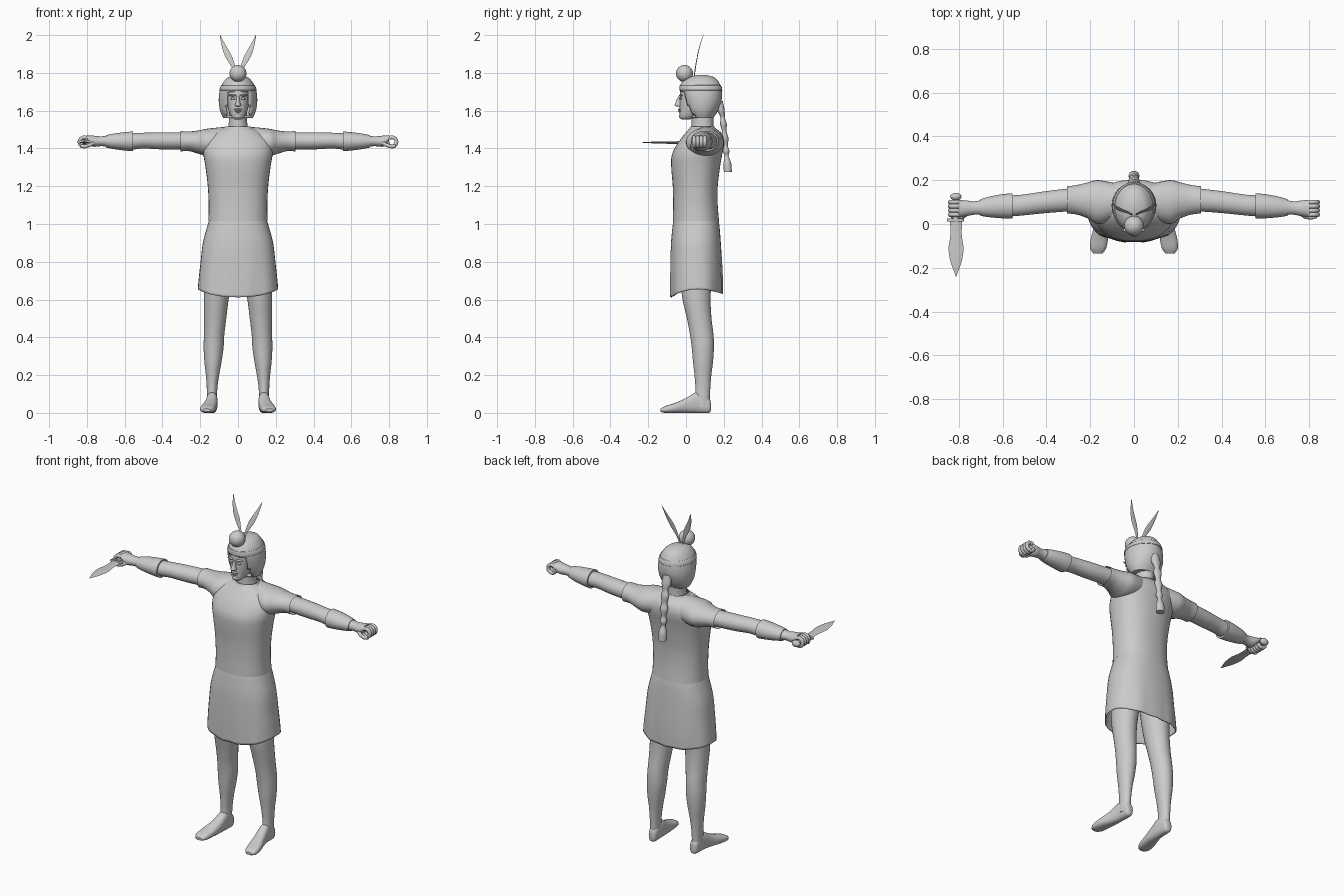
import bpy, bmesh, math

grey = bpy.data.materials.new("light_grey")
grey.diffuse_color = (0.6, 0.6, 0.6, 1)


def spow(v, p):
    return math.copysign(abs(v) ** p, v)


def smooth_rows(rows, sub):
    """Interpolate section rows with a Catmull-Rom spline."""
    out = []
    for i in range(len(rows) - 1):
        a, b, c, d = (rows[max(i - 1, 0)], rows[i], rows[i + 1], rows[min(i + 2, len(rows) - 1)])
        for k in range(sub):
            t = k / sub
            out.append([0.5 * (2 * q + (r - p) * t + (2 * p - 5 * q + 4 * r - s) * t * t
                               + (3 * q - p - 3 * r + s) * t ** 3) for p, q, r, s in zip(a, b, c, d)])
    return out + [list(rows[-1])]


def finish(name, bm, angle=40):
    bmesh.ops.recalc_face_normals(bm, faces=bm.faces)
    me = bpy.data.meshes.new(name)
    bm.to_mesh(me)
    bm.free()
    me.materials.append(grey)
    me.shade_smooth()
    me.set_sharp_from_angle(angle=math.radians(angle))
    ob = bpy.data.objects.new(name, me)
    bpy.context.collection.objects.link(ob)
    return ob


def loft(name, axis, rows, seg=28, sub=4, cap=True, power=1.0, sides=(1,), edit=None, thick=0):
    """Rows give (position, min a, max a, min b, max b) along the axis."""
    for s in sides:
        bm = bmesh.new()
        rings = []
        for t, a0, a1, b0, b1 in smooth_rows(rows, sub):
            ring = []
            for k in range(seg):
                w = 2 * math.pi * k / seg
                a = (a0 + a1) / 2 + (a1 - a0) / 2 * spow(math.cos(w), power)
                b = (b0 + b1) / 2 + (b1 - b0) / 2 * spow(math.sin(w), power)
                x, y, z = {"x": (t, a, b), "y": (a, t, b), "z": (a, b, t)}[axis]
                ring.append(bm.verts.new((s * x, y, z)))
            rings.append(ring)
        for r, q in zip(rings, rings[1:]):
            for k in range(seg):
                j = (k + 1) % seg
                bm.faces.new((r[k], r[j], q[j], q[k]))
        if cap:
            bm.faces.new(rings[0])
            bm.faces.new(rings[-1])
        if edit:
            edit(bm)
        suffix = "" if len(sides) == 1 else ("_left" if s > 0 else "_right")
        ob = finish(name + suffix, bm)
        if thick:
            mod = ob.modifiers.new("thickness", "SOLIDIFY")
            mod.thickness = thick


def sym(rows):
    """Rows (z, half width, min y, max y) made symmetric in x."""
    return [(z, -w, w, y0, y1) for z, w, y0, y1 in rows]


def ball(name, loc, scale):
    bm = bmesh.new()
    bmesh.ops.create_uvsphere(bm, u_segments=24, v_segments=14, radius=1)
    for v in bm.verts:
        v.co = [c * k + o for c, k, o in zip(v.co, scale, loc)]
    finish(name, bm)


def tube(name, pts, radius):
    cu = bpy.data.curves.new(name, "CURVE")
    cu.dimensions = "3D"
    cu.bevel_depth = radius
    cu.bevel_resolution = 3
    cu.use_fill_caps = True
    sp = cu.splines.new("POLY")
    sp.points.add(len(pts) - 1)
    for p, co in zip(sp.points, pts):
        p.co = (*co, 1)
    cu.materials.append(grey)
    bpy.context.collection.objects.link(bpy.data.objects.new(name, cu))


BOTH = (1, -1)

# Shirt body and sleeves
loft("shirt_body", "z", sym([
    (1.015, .157, -.07, .175), (1.10, .155, -.068, .168), (1.20, .16, -.07, .168),
    (1.30, .172, -.078, .18), (1.36, .182, -.076, .19), (1.41, .185, -.055, .2),
    (1.45, .172, -.028, .2), (1.485, .13, .0, .185), (1.51, .072, .022, .15)]),
    seg=40, cap=False, power=.88)
loft("sleeve", "x", [
    (.06, .03, .18, 1.37, 1.515), (.16, .0, .2, 1.36, 1.505), (.21, .025, .19, 1.372, 1.495),
    (.26, .043, .178, 1.386, 1.49), (.305, .048, .172, 1.384, 1.492)], sides=BOTH, cap=False)

# Arms and bracers
loft("arm", "x", [
    (.27, .06, .165, 1.395, 1.485), (.40, .05, .15, 1.395, 1.485), (.50, .04, .135, 1.40, 1.483),
    (.56, .035, .13, 1.395, 1.48), (.65, .036, .122, 1.403, 1.473), (.72, .043, .104, 1.412, 1.464),
    (.77, .035, .108, 1.41, 1.468), (.80, .035, .109, 1.44, 1.47)], sides=BOTH)
loft("bracer", "x", [
    (.555, .025, .14, 1.385, 1.49), (.60, .026, .136, 1.389, 1.486),
    (.66, .031, .125, 1.397, 1.478), (.70, .037, .113, 1.405, 1.47)], sides=BOTH)

# Curled fingers and thumbs
for s, side in ((1, "left"), (-1, "right")):
    for i in range(4):
        arc = [math.radians(125 - 290 * k / 14) for k in range(15)]
        tube(f"finger_{i + 1}_{side}", [(s * (.815 + .024 * math.cos(w)), .043 + .019 * i,
                                         1.435 + .024 * math.sin(w)) for w in arc], .0105)
    tube(f"thumb_{side}", [(s * x, y, z) for x, y, z in
                           ((.765, .045, 1.43), (.785, .032, 1.418), (.81, .03, 1.41), (.832, .036, 1.412))], .01)


# Skirt with a hem that dips at front and back
def hem(bm):
    for v in bm.verts:
        f = max(0, (1.02 - v.co.z) / .365) ** 2
        d = (v.co.y - .055) / .14
        v.co.z -= f * (.045 if d < 0 else .025) * d * d
        v.co.y += f * .004 * math.cos(v.co.x * 60)


loft("skirt", "z", sym([
    (1.022, .152, -.066, .172), (.98, .165, -.072, .178), (.90, .186, -.08, .184),
    (.80, .198, -.083, .19), (.72, .207, -.083, .193), (.655, .213, -.082, .193)]),
    seg=40, cap=False, power=.85, edit=hem, thick=.005)

# Legs and feet
loft("leg", "z", [
    (.95, .01, .17, -.05, .15), (.70, .035, .178, -.03, .135), (.60, .05, .18, -.018, .13),
    (.50, .062, .18, .005, .135), (.42, .072, .18, .02, .145), (.35, .076, .182, .03, .148),
    (.27, .087, .178, .037, .143), (.20, .1, .17, .045, .134), (.12, .11, .165, .05, .128),
    (.03, .11, .165, .045, .125)], sides=BOTH)
loft("foot", "y", [
    (.132, .125, .147, .015, .05), (.12, .112, .16, .0, .08), (.06, .108, .166, .0, .11),
    (0, .11, .178, .0, .078), (-.06, .117, .196, .0, .052), (-.11, .127, .2, .0, .036),
    (-.135, .145, .185, .006, .022)], sides=BOTH, power=.8)

# Neck, collar and head
loft("neck", "z", sym([(1.46, .065, .03, .15), (1.51, .052, .03, .145), (1.56, .048, .03, .145),
                       (1.62, .05, .03, .15)]))
loft("collar", "z", sym([(1.497, .086, .012, .16), (1.508, .078, .018, .154), (1.517, .067, .024, .15)]),
     cap=False, thick=.004)
loft("head", "z", sym([
    (1.553, .016, -.022, .02), (1.565, .032, -.033, .05), (1.60, .05, -.033, .11),
    (1.64, .059, -.034, .14), (1.68, .065, -.032, .16), (1.72, .067, -.027, .165),
    (1.76, .052, 0, .15), (1.775, .02, .04, .11)]), seg=36, power=.9)

# Face features
loft("nose", "z", sym([(1.622, .008, -.048, -.02), (1.628, .016, -.06, -.02),
                       (1.645, .011, -.055, -.02), (1.675, .007, -.041, -.02)]), seg=16)
ball("upper_lip", (0, -.034, 1.606), (.022, .009, .005))
ball("lower_lip", (0, -.033, 1.597), (.019, .009, .006))
ball("chin", (0, -.025, 1.572), (.02, .013, .014))
for s, side in ((1, "left"), (-1, "right")):
    ball(f"eye_{side}", (s * .026, -.028, 1.664), (.013, .008, .006))
    ball(f"brow_{side}", (s * .028, -.028, 1.681), (.022, .01, .005))


# Hair shell, opened around the face
def open_face(bm):
    gone = []
    for f in bm.faces:
        c = f.calc_center_median()
        if abs(c.x) < .064 and c.y < .06 and c.z < 1.705:
            gone.append(f)
    bmesh.ops.delete(bm, geom=gone, context="FACES")


loft("hair", "z", sym([
    (1.562, .078, .03, .145), (1.60, .095, .0, .17), (1.65, .102, -.018, .188),
    (1.70, .098, -.03, .19), (1.74, .084, -.028, .18), (1.775, .055, .008, .152),
    (1.79, .01, .07, .10)]), seg=40, edit=open_face, thick=.012)
loft("headband", "z", sym([(1.708, .098, -.035, .192), (1.722, .0955, -.035, .19),
                           (1.735, .089, -.033, .185)]), seg=40, cap=False, thick=.003)

# Braid with a tied tassel
loft("braid", "z", sym([
    (1.65, .024, .15, .195), (1.60, .028, .165, .205), (1.565, .017, .182, .206),
    (1.53, .025, .18, .216), (1.49, .016, .19, .215), (1.455, .023, .187, .225),
    (1.415, .014, .198, .222), (1.385, .02, .194, .23), (1.36, .012, .204, .226),
    (1.32, .024, .198, .24), (1.275, .024, .2, .243)]), seg=18)

# Forehead ball and paired feathers
ball("hair_ball", (0, -.008, 1.797), (.045, .045, .045))
loft("feather", "z", [
    (1.77, .004, .012, .04, .045), (1.82, .012, .028, .046, .051), (1.88, .029, .064, .057, .061),
    (1.92, .05, .08, .065, .069), (1.96, .073, .09, .077, .08), (2.0, .093, .096, .091, .093)],
    seg=12, sides=BOTH)

# Dagger in the right hand
loft("dagger_blade", "y", [
    (.025, -.84, -.784, 1.423, 1.439), (-.05, -.838, -.786, 1.424, 1.438),
    (-.11, -.846, -.778, 1.425, 1.437), (-.17, -.838, -.786, 1.427, 1.436),
    (-.215, -.822, -.802, 1.429, 1.434), (-.24, -.813, -.811, 1.431, 1.432)], seg=4)
loft("dagger_guard", "y", [(.012, -.853, -.775, 1.421, 1.445), (.024, -.853, -.775, 1.421, 1.445)], seg=20, sub=1)
loft("dagger_handle", "y", [(.02, -.829, -.799, 1.421, 1.449), (.125, -.827, -.801, 1.423, 1.447)], seg=16)
ball("dagger_pommel", (-.813, .125, 1.435), (.026, .017, .02))
